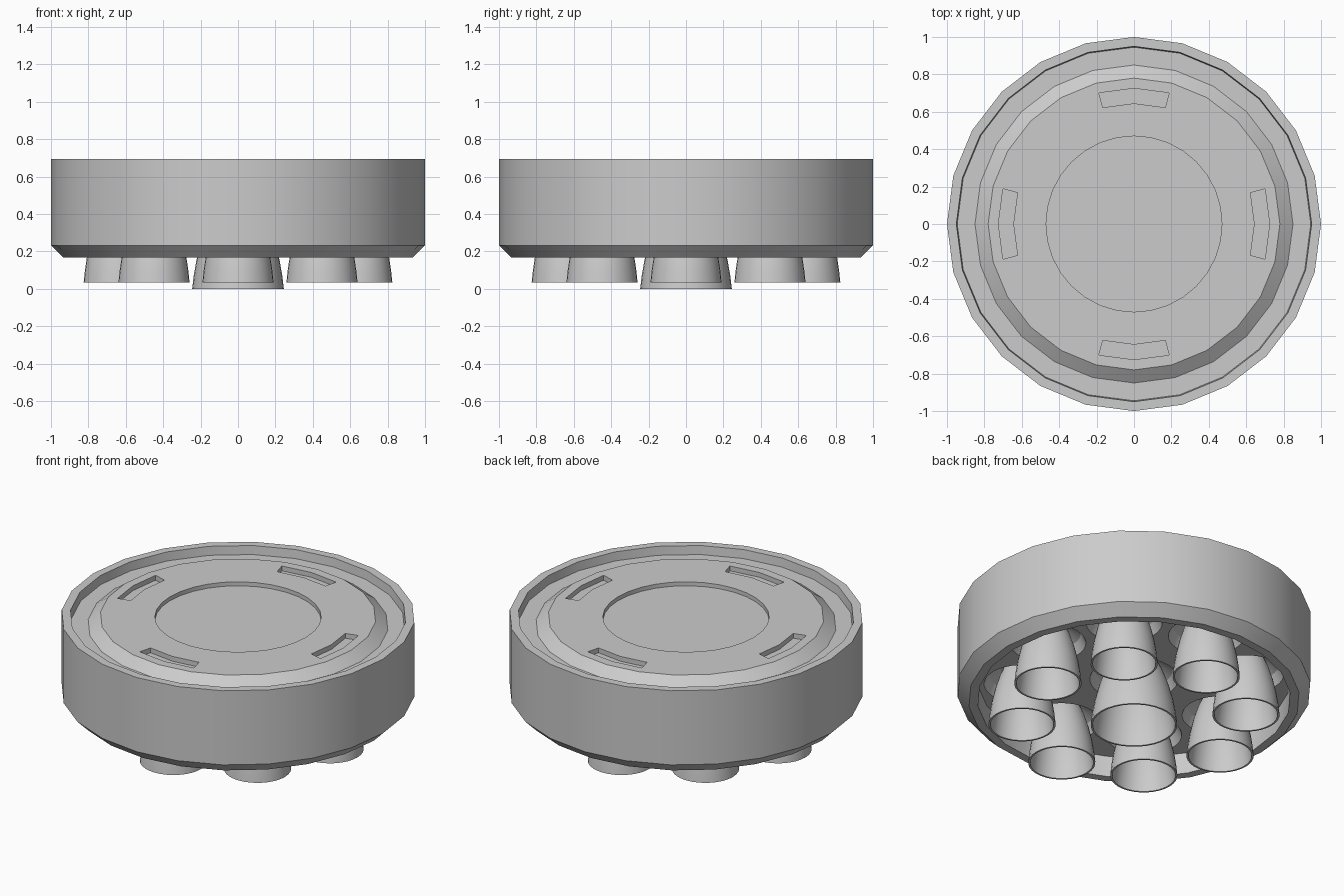
import bpy, bmesh
from math import sin, cos, pi, radians

if "Cube" in bpy.data.objects:
    bpy.data.objects.remove(bpy.data.objects["Cube"])


def lathe(bm, profile, sides, cx=0.0, cy=0.0):
    """Revolve an (r, z) outline that starts and ends on the axis."""
    rings = []
    for r, z in profile:
        if r == 0:
            rings.append([bm.verts.new((cx, cy, z))] * sides)
        else:
            rings.append([bm.verts.new((cx + r * cos(2 * pi * i / sides),
                                        cy + r * sin(2 * pi * i / sides), z))
                          for i in range(sides)])
    for a, b in zip(rings, rings[1:]):
        for i in range(sides):
            j = (i + 1) % sides
            bm.faces.new(dict.fromkeys((a[i], a[j], b[j], b[i])))


def arc_slot(bm, angle, r0, r1, z0, z1):
    """Closed curved block spanning two 15 degree steps."""
    steps = [angle + radians(d) for d in (-15, 0, 15)]
    outline = [(r1 * cos(t), r1 * sin(t)) for t in steps]
    outline += [(r0 * cos(t), r0 * sin(t)) for t in reversed(steps)]
    low = [bm.verts.new((x, y, z0)) for x, y in outline]
    high = [bm.verts.new((x, y, z1)) for x, y in outline]
    bm.faces.new(low)
    bm.faces.new(high)
    for i in range(6):
        j = (i + 1) % 6
        bm.faces.new((low[i], low[j], high[j], high[i]))


def make_object(name, bm):
    bmesh.ops.recalc_face_normals(bm, faces=bm.faces)
    mesh = bpy.data.meshes.new(name)
    bm.to_mesh(mesh)
    bm.free()
    obj = bpy.data.objects.new(name, mesh)
    bpy.context.collection.objects.link(obj)
    return obj


def smooth(obj):
    bpy.ops.object.select_all(action='DESELECT')
    obj.select_set(True)
    bpy.context.view_layer.objects.active = obj
    bpy.ops.object.shade_smooth_by_angle(angle=radians(30))


RING = 0.635
outer_spots = [(RING * cos(i * pi / 4), RING * sin(i * pi / 4)) for i in range(8)]

# Drum-shaped body: raised deck, groove, rim, chamfered skirt, hollow underside
bm = bmesh.new()
lathe(bm, [(0, 0.69), (0.78, 0.69), (0.85, 0.64), (0.945, 0.64), (0.95, 0.694),
           (1, 0.694), (1, 0.232), (0.936, 0.168), (0.885, 0.168),
           (0.885, 0.30), (0, 0.30)], 24)
body = make_object("engine_mount_body", bm)

# Cutters: deck recess, four slots, nozzle cups
bm = bmesh.new()
lathe(bm, [(0, 0.665), (0.47, 0.665), (0.47, 0.8), (0, 0.8)], 32)
for k in range(4):
    arc_slot(bm, k * pi / 2, 0.645, 0.725, 0.66, 0.8)
for x, y in outer_spots:
    lathe(bm, [(0, 0.25), (0.215, 0.25), (0.215, 0.30), (0.185, 0.36),
               (0.12, 0.40), (0, 0.40)], 32, x, y)
lathe(bm, [(0, 0.25), (0.25, 0.25), (0.25, 0.30), (0.22, 0.36),
           (0.14, 0.41), (0, 0.41)], 32)
cutter = make_object("body_cutter", bm)
cutter.hide_render = True

mod = body.modifiers.new("cuts", 'BOOLEAN')
mod.operation = 'DIFFERENCE'
mod.solver = 'EXACT'
mod.object = cutter
bpy.context.view_layer.objects.active = body
body.select_set(True)
bpy.ops.object.modifier_apply(modifier=mod.name)
bpy.data.objects.remove(cutter)
smooth(body)


# Bell nozzles: outer skin, thin lip, inner skin
def nozzle(name, x, y, scale, base, top):
    h = top - base
    bell = [(0.10, 1), (0.128, 0.82), (0.153, 0.6), (0.173, 0.36), (0.184, 0.16), (0.19, 0)]
    outer = [(r * scale, base + t * h) for r, t in bell]
    inner = [(r * scale - 0.011, base + t * h * 0.97) for r, t in reversed(bell)]
    bm = bmesh.new()
    lathe(bm, [(0, top)] + outer + inner + [(0, inner[-1][1])], 32, x, y)
    smooth(make_object(name, bm))


for i, (x, y) in enumerate(outer_spots):
    nozzle(f"outer_nozzle_{i + 1}", x, y, 1.0, 0.035, 0.405)
nozzle("center_nozzle", 0, 0, 0.245 / 0.19, 0.0, 0.415)
